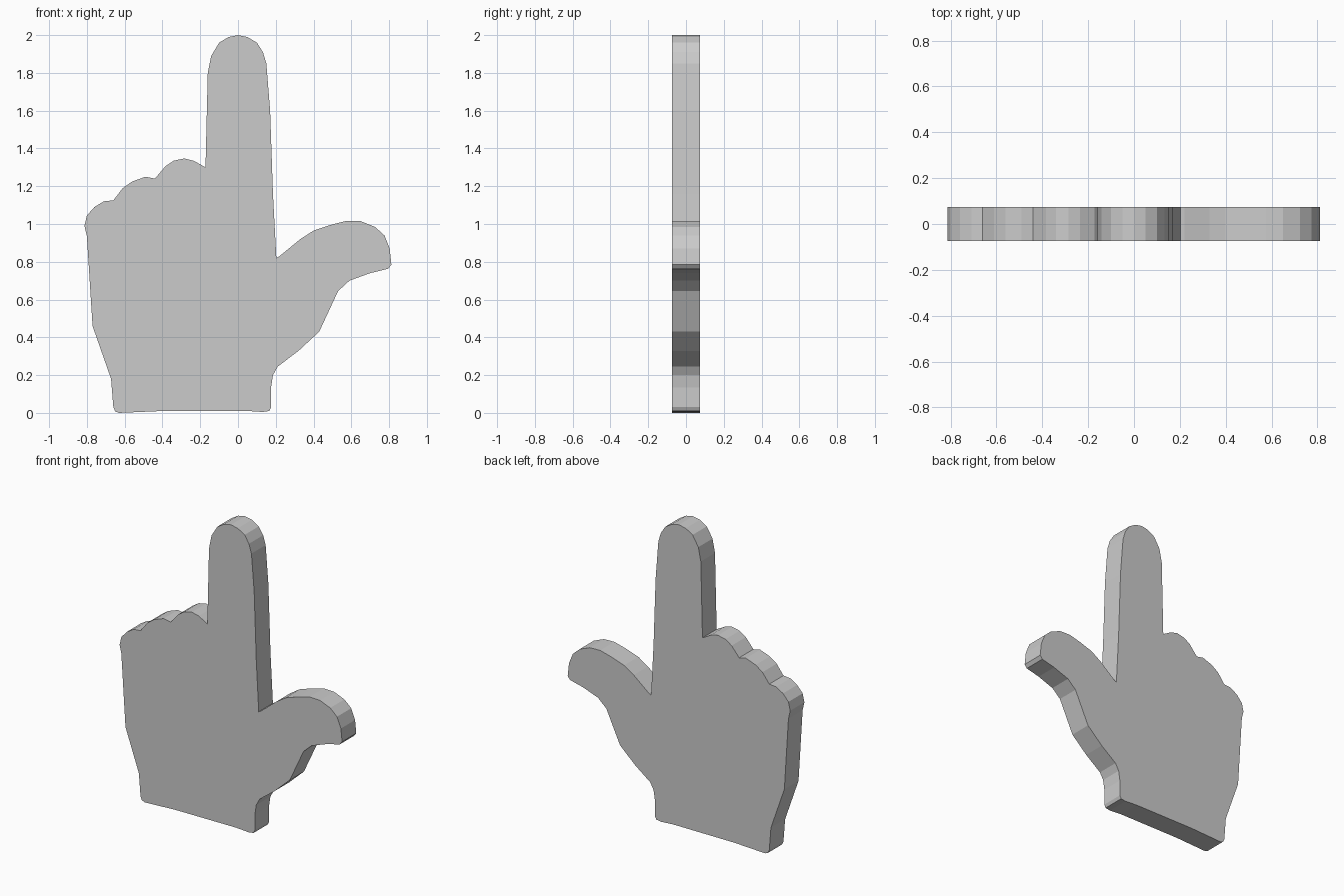
import bpy
import bmesh

HALF_DEPTH = 0.074

# Hand silhouette in the x-z plane, clockwise, grouped by part
index_finger = [(-.172, 1.30), (-.16, 1.80), (-.142, 1.89), (-.10, 1.96), (-.05, 1.99),
                (0, 2), (.05, 1.99), (.10, 1.96), (.132, 1.91), (.15, 1.85),
                (.17, 1.60), (.185, 1.16), (.203, .82)]
thumb = [(.22, .83), (.33, .92), (.40, .965), (.49, .995), (.575, 1.017), (.65, 1.015),
         (.725, .985), (.775, .94), (.803, .87), (.812, .785), (.795, .763),
         (.70, .74), (.59, .70), (.53, .645), (.43, .43), (.32, .328), (.21, .245)]
wrist = [(.185, .20), (.175, .135), (.175, .03), (.165, .01), (.13, .005),
         (.04, .011), (-.40, .01), (-.63, 0), (-.65, .008), (-.66, .03), (-.672, .18)]
palm_side = [(-.77, .46), (-.80, .935)]
curled_fingers = [(-.813, .99), (-.80, 1.045), (-.76, 1.09), (-.71, 1.12), (-.66, 1.125),
                  (-.61, 1.19), (-.56, 1.225), (-.49, 1.25), (-.44, 1.24),
                  (-.385, 1.305), (-.34, 1.335), (-.285, 1.347), (-.235, 1.335)]
outline = index_finger + thumb + wrist + palm_side + curled_fingers

# Extrude the silhouette into a flat slab
bm = bmesh.new()
front = bm.faces.new([bm.verts.new((x, -HALF_DEPTH, z)) for x, z in outline])
result = bmesh.ops.extrude_face_region(bm, geom=[front], use_keep_orig=True)
back = [g for g in result["geom"] if isinstance(g, bmesh.types.BMVert)]
bmesh.ops.translate(bm, verts=back, vec=(0, 2 * HALF_DEPTH, 0))
bmesh.ops.recalc_face_normals(bm, faces=bm.faces)

mesh = bpy.data.meshes.new("pointing_hand")
bm.to_mesh(mesh)
bm.free()
hand = bpy.data.objects.new("pointing_hand", mesh)
bpy.context.collection.objects.link(hand)
